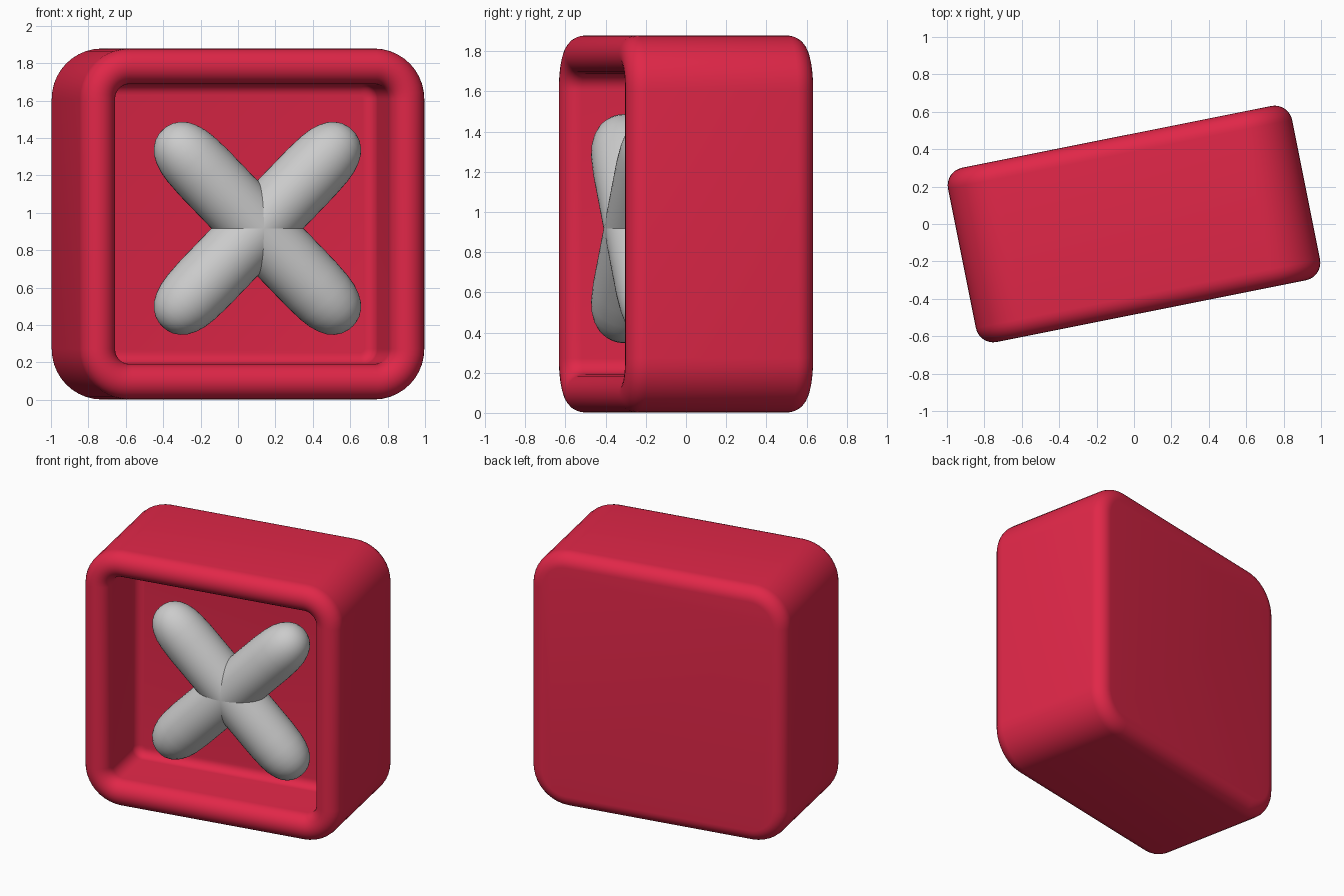
import bpy, bmesh
from math import sin, cos, pi, radians
from mathutils import Matrix, Vector

if "Cube" in bpy.data.objects:
    bpy.data.objects.remove(bpy.data.objects["Cube"])

YAW = Matrix.Rotation(radians(11.3), 4, 'Z')
H, D, R, E = 0.938, 0.475, 0.27, 0.095   # half size, half depth, corner and edge radii


def finish(bm, name, mat=None):
    bmesh.ops.recalc_face_normals(bm, faces=bm.faces)
    me = bpy.data.meshes.new(name)
    bm.to_mesh(me)
    bm.free()
    ob = bpy.data.objects.new(name, me)
    bpy.context.collection.objects.link(ob)
    if mat:
        me.materials.append(mat)
    bpy.context.view_layer.objects.active = ob
    ob.select_set(True)
    bpy.ops.object.shade_smooth_by_angle(angle=radians(40))
    ob.select_set(False)
    ob.matrix_world = YAW
    return ob


def bridge(bm, a, b):
    n = len(a)
    for i in range(n):
        bm.faces.new((a[i], a[(i + 1) % n], b[(i + 1) % n], b[i]))


def arc(ch, cy, r, a0, a1, n):
    return [(ch + r * cos(radians(a0 + (a1 - a0) * i / n)),
             cy + r * sin(radians(a0 + (a1 - a0) * i / n))) for i in range(n + 1)]


def rounded_square(bm, h, y, n=10):
    r = max(h - (H - R), 0.02)
    ring = []
    for q, (sx, sz) in enumerate([(1, 1), (-1, 1), (-1, -1), (1, -1)]):
        for i in range(n + 1):
            a = pi / 2 * (q + i / n)
            ring.append(bm.verts.new((sx * (h - r) + r * cos(a), y,
                                      H + 0.002 + sz * (h - r) + r * sin(a))))
    return ring


# Red case: rounded block with a soft-lipped square recess
red = bpy.data.materials.new("red")
red.diffuse_color = (0.75, 0.02, 0.065, 1)
red.use_nodes = True
red.node_tree.nodes["Principled BSDF"].inputs["Base Color"].default_value = red.diffuse_color
inner = H - 2 * E
profile = (arc(H - E, D - E, E, 90, 0, 8)                # back edge
           + arc(H - E, -D + E, E, 0, -180, 14)          # front lip
           + arc(inner - 0.06, -0.06, 0.06, 0, 90, 6))   # recess floor fillet
bm = bmesh.new()
rings = [rounded_square(bm, h, y) for h, y in profile]
for a, b in zip(rings, rings[1:]):
    bridge(bm, a, b)
bm.faces.new(rings[0])
bm.faces.new(rings[-1])
finish(bm, "case", red)

# Two crossed round-ended bars inside the recess
half = [(0.2, 0.178), (0.42, 0.178), (0.52, 0.173), (0.58, 0.164), (0.63, 0.148),
        (0.67, 0.127), (0.70, 0.10), (0.722, 0.068), (0.733, 0.035)]
bar = [(-t, r) for t, r in reversed(half)] + half
for name, tilt in (("rising_bar", 45.5), ("falling_bar", 134.5)):
    bm = bmesh.new()
    rings = [[bm.verts.new((t, r * cos(2 * pi * i / 40), r * sin(2 * pi * i / 40)))
              for i in range(40)] for t, r in bar]
    for a, b in zip(rings, rings[1:]):
        bridge(bm, a, b)
    for ring, t in ((rings[0], -0.737), (rings[-1], 0.737)):
        tip = bm.verts.new((t, 0, 0))
        for i in range(40):
            bm.faces.new((ring[i], ring[(i + 1) % 40], tip))
    bm.transform(Matrix.Translation(Vector((0.057, -0.245, 0.917)))
                 @ Matrix.Rotation(radians(-tilt), 4, 'Y'))
    finish(bm, name)
